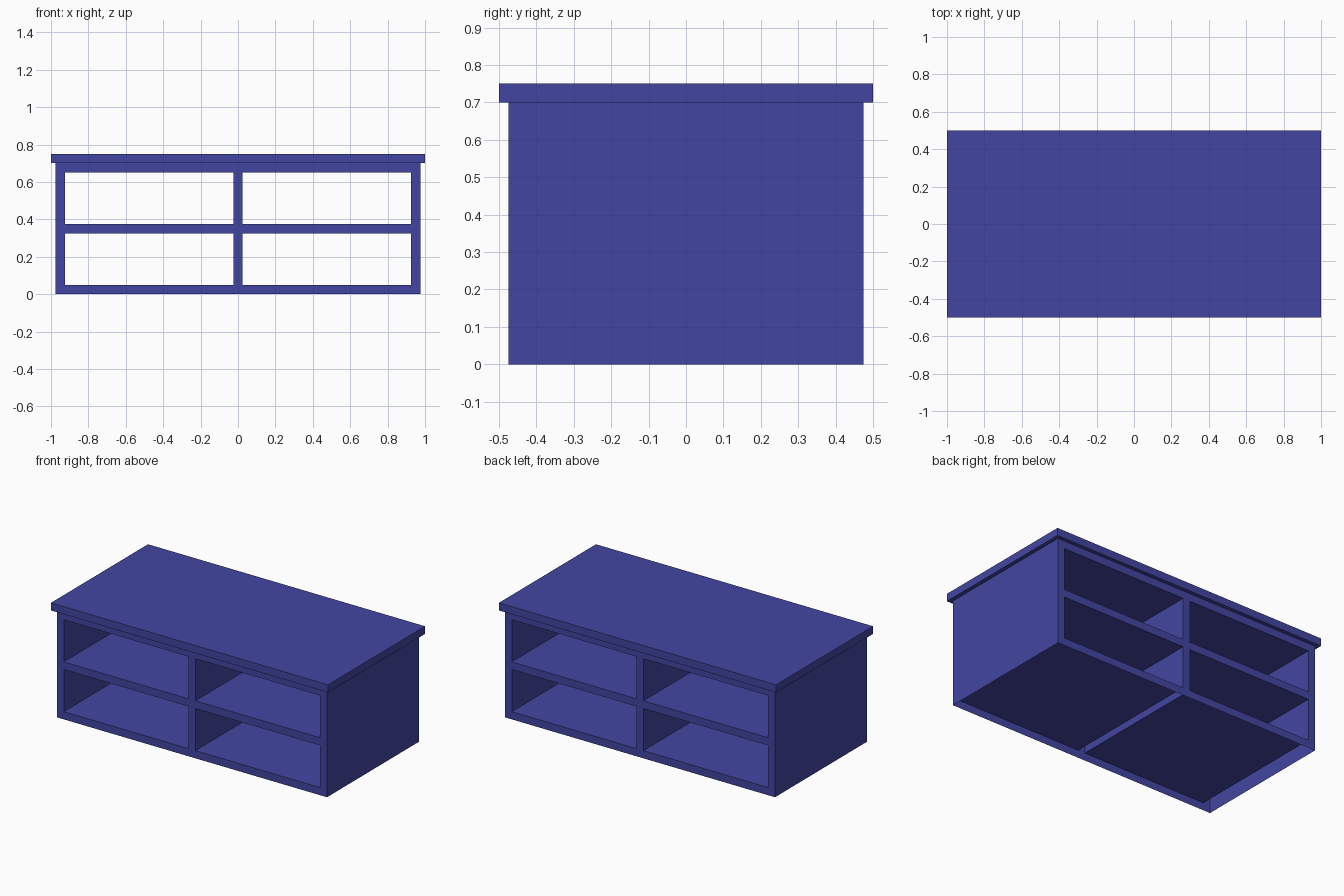
import bpy, bmesh

if "Cube" in bpy.data.objects:
    bpy.data.objects.remove(bpy.data.objects["Cube"])

blue = bpy.data.materials.new("blue_paint")
blue.diffuse_color = (0.055, 0.06, 0.36, 1)
blue.use_nodes = True
blue.node_tree.nodes["Principled BSDF"].inputs["Base Color"].default_value = blue.diffuse_color


def finish(bm, name):
    mesh = bpy.data.meshes.new(name)
    bm.to_mesh(mesh)
    bm.free()
    mesh.materials.append(blue)
    obj = bpy.data.objects.new(name, mesh)
    bpy.context.collection.objects.link(obj)
    return obj


# Table top: overhanging slab
bm = bmesh.new()
bmesh.ops.create_cube(bm, size=1)
bmesh.ops.scale(bm, vec=(2, 1, 0.05), verts=bm.verts)
bmesh.ops.translate(bm, vec=(0, 0, 0.725), verts=bm.verts)
finish(bm, "table_top")

# Cabinet frame: front lattice with four openings, extruded to the back
xs = [-0.975, -0.925, -0.025, 0.025, 0.925, 0.975]
zs = [0, 0.05, 0.325, 0.375, 0.65, 0.7]
half_depth = 0.475
bm = bmesh.new()
grid = [[bm.verts.new((x, -half_depth, z)) for z in zs] for x in xs]
for i in range(5):
    for k in range(5):
        if i in (1, 3) and k in (1, 3):
            continue  # shelf opening
        bm.faces.new((grid[i][k], grid[i + 1][k],
                      grid[i + 1][k + 1], grid[i][k + 1]))
front = bm.faces[:]
ext = bmesh.ops.extrude_face_region(bm, geom=front)
back = [g for g in ext["geom"] if isinstance(g, bmesh.types.BMVert)]
bmesh.ops.translate(bm, vec=(0, 2 * half_depth, 0), verts=back)
bmesh.ops.recalc_face_normals(bm, faces=bm.faces)

# Hollow shell: open underneath, closed above by the table top
open_faces = [f for f in bm.faces
              if all(v.co.z < 0.001 for v in f.verts)
              or all(v.co.z > 0.699 for v in f.verts)]
bmesh.ops.delete(bm, geom=open_faces, context='FACES')
finish(bm, "cabinet_shelves")
